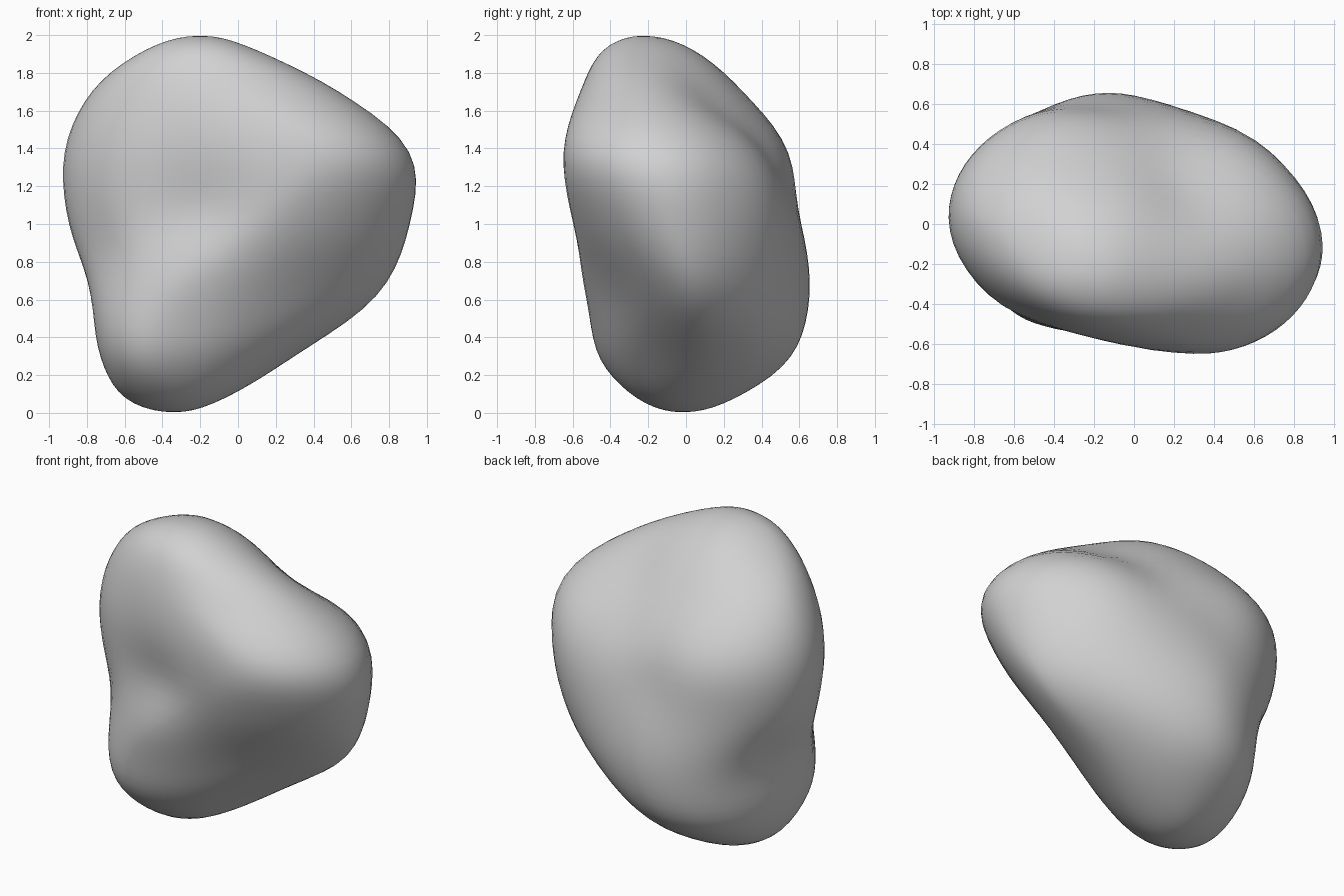
import bpy
import bmesh
from math import sin, cos, pi, exp
from mathutils import Vector

cube = bpy.data.objects.get("Cube")
if cube:
    bpy.data.objects.remove(cube, do_unlink=True)

RINGS, SEGMENTS = 40, 64

# Level sections, evenly spaced in polar angle from bottom to top:
# left, right, front and back points, pinch of the front-right and back-right sides
SECTIONS = [
    (-.34, -.02, -.34, -.02, -.34, -.02, -.34, -.02, 1, 1),
    (-.6, -.04, -.07, .02, -.36, -.26, -.28, .26, 1, 1),
    (-.73, -.08, .29, .1, -.42, -.45, -.2, .56, 1.1, 1.1),
    (-.79, -.08, .745, .04, -.34, -.51, -.12, .66, 1.2, 1.25),
    (-.905, .02, .915, -.06, .06, -.61, -.15, .625, 1.05, 1.08),
    (-.925, .03, .92, -.14, .35, -.655, -.28, .56, 1, 1),
    (-.775, -.02, .54, -.2, -.02, -.56, -.32, .3, 1, 1),
    (-.49, -.2, .1, -.23, -.15, -.44, -.25, .04, 1, 1),
    (-.2, -.23, -.2, -.23, -.2, -.23, -.2, -.23, 1, 1),
]

# Soft hollows (positive) and swellings (negative): centre, reach, depth
HOLLOWS = [
    (Vector((-.24, -.55, 1.1)), .24, .1),
    (Vector((.28, .12, 1.65)), .26, .08),
    (Vector((.18, .42, 1.4)), .25, .08),
    (Vector((-.15, .55, 1.2)), .2, .04),
    (Vector((-.7, .2, .72)), .22, .04),
    (Vector((-.7, -.3, .84)), .22, .05),
    (Vector((-.52, -.4, .45)), .24, -.03),
    (Vector((-.12, -.45, .62)), .26, -.04),
    (Vector((-.6, -.42, 1.4)), .26, -.03),
    (Vector((.52, .43, 1.12)), .28, -.035),
]


def section_at(t):
    """Smoothly interpolate the section table, t running from 0 to 1."""
    last = len(SECTIONS) - 1
    i = min(int(t * last), last - 1)
    f = t * last - i

    def row(k):
        if k < 0:
            return [2 * a - b for a, b in zip(SECTIONS[0], SECTIONS[1])]
        if k > last:
            return [2 * a - b for a, b in zip(SECTIONS[last], SECTIONS[last - 1])]
        return SECTIONS[k]

    return [b + f / 2 * (c - a + f * (2 * a - 5 * b + 4 * c - d + f * (3 * (b - c) + d - a)))
            for a, b, c, d in zip(row(i - 1), row(i), row(i + 1), row(i + 2))]


def surface_point(t, angle):
    """Point on the skin: each section is four joined quarter ovals."""
    xl, yl, xr, yr, xf, yf, xb, yb, front_pinch, back_pinch = section_at(t)
    c, s = cos(angle), sin(angle)
    side_x, side_y = (xr, yr) if c >= 0 else (xl, yl)
    end_x, end_y, pinch = (xb, yb, back_pinch) if s >= 0 else (xf, yf, front_pinch)
    power = pinch if c >= 0 else 1
    point = Vector((end_x + (side_x - end_x) * abs(c) ** power,
                    side_y + (end_y - side_y) * abs(s) ** power,
                    1 - cos(pi * t)))
    inward = (Vector((0, 0, 1)) - point).normalized()
    shift = sum(depth * exp(-((point - centre).length / reach) ** 2)
                for centre, reach, depth in HOLLOWS)
    return point + inward * shift


# Skin the sections into one closed lump
bm = bmesh.new()
rings = [[bm.verts.new(surface_point(r / RINGS, 2 * pi * k / SEGMENTS))
          for k in range(SEGMENTS)] for r in range(1, RINGS)]
bottom = bm.verts.new(surface_point(0, 0))
top = bm.verts.new(surface_point(1, 0))
for k in range(SEGMENTS):
    n = (k + 1) % SEGMENTS
    bm.faces.new((bottom, rings[0][n], rings[0][k]))
    bm.faces.new((top, rings[-1][k], rings[-1][n]))
    for low, high in zip(rings, rings[1:]):
        bm.faces.new((low[k], low[n], high[n], high[k]))

# Relax the skin
for _ in range(4):
    bmesh.ops.smooth_vert(bm, verts=bm.verts, factor=.5,
                          use_axis_x=True, use_axis_y=True, use_axis_z=True)
bmesh.ops.recalc_face_normals(bm, faces=bm.faces)

mesh = bpy.data.meshes.new("boulder")
bm.to_mesh(mesh)
bm.free()
mesh.shade_smooth()

# Plain grey stone
GREY = (.64, .64, .64, 1)
stone = bpy.data.materials.new("grey stone")
stone.use_nodes = True
stone.diffuse_color = GREY
stone.node_tree.nodes["Principled BSDF"].inputs["Base Color"].default_value = GREY
mesh.materials.append(stone)

boulder = bpy.data.objects.new("boulder", mesh)
bpy.context.scene.collection.objects.link(boulder)
